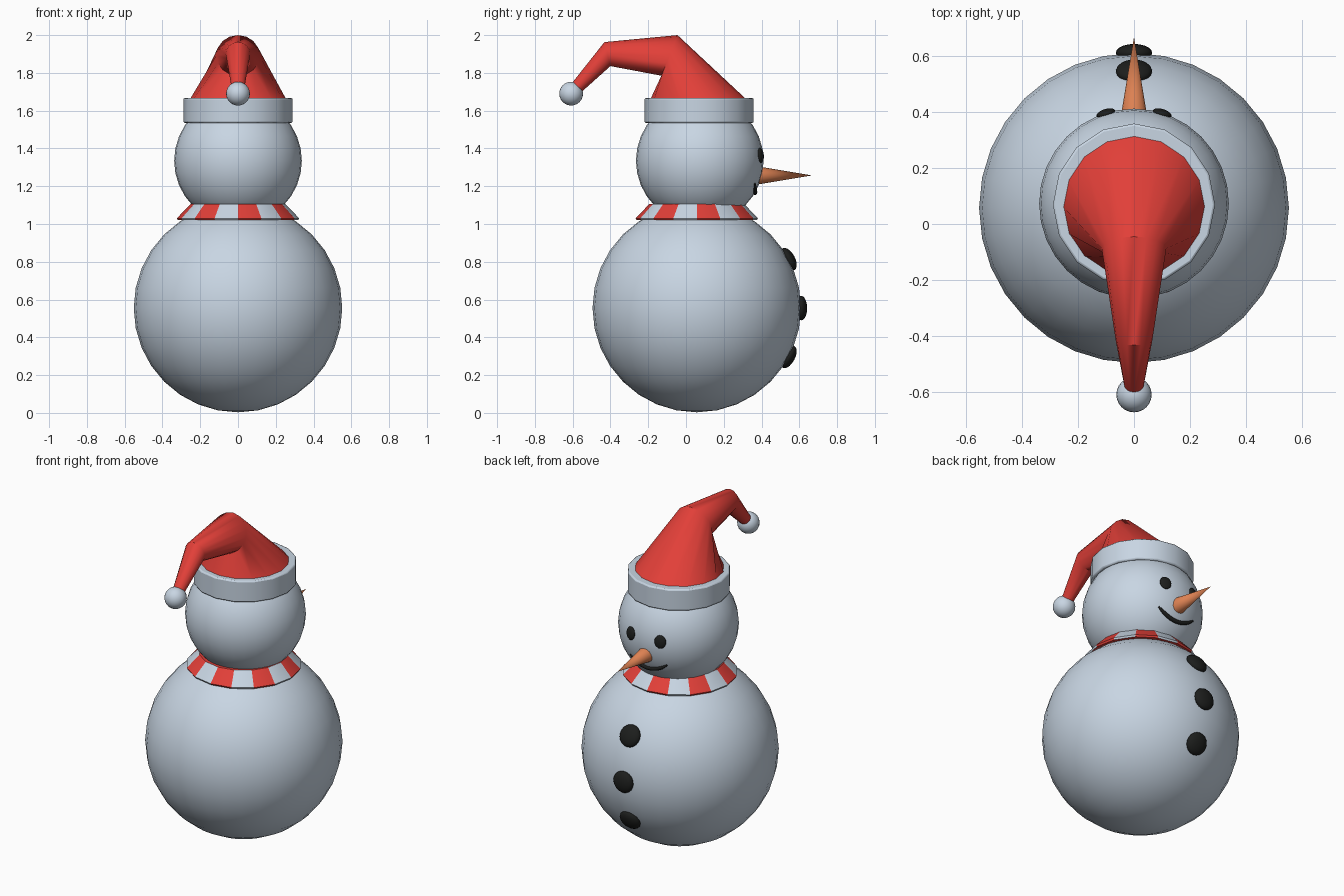
import bpy, bmesh, math
from mathutils import Vector

if "Cube" in bpy.data.objects:
    bpy.data.objects.remove(bpy.data.objects["Cube"])

def material(name, rgb):
    m = bpy.data.materials.new(name)
    m.diffuse_color = (*rgb, 1)
    m.use_nodes = True
    m.node_tree.nodes["Principled BSDF"].inputs["Base Color"].default_value = m.diffuse_color
    return m

WHITE = material("snow_white", (0.58, 0.67, 0.77))
RED = material("warm_red", (0.76, 0.05, 0.04))
BLACK = material("coal_black", (0.012, 0.013, 0.012))
ORANGE = material("carrot_orange", (0.72, 0.22, 0.085))

BODY, BODY_R = Vector((0, 0.057, 0.555)), 0.552
HEAD, HEAD_R = Vector((0, 0.073, 1.335)), 0.338

def finish(name, *mats, angle=40):
    o = bpy.context.object
    o.name = name
    for m in mats:
        o.data.materials.append(m)
    if angle:
        bpy.ops.object.shade_smooth_by_angle(angle=math.radians(angle))
    return o

def ball(name, mat, loc, radius, scale=(1, 1, 1), facing=None, seg=32, rings=16):
    bpy.ops.mesh.primitive_uv_sphere_add(segments=seg, ring_count=rings, radius=radius, location=loc)
    o = finish(name, mat)
    o.scale = scale
    if facing:
        o.rotation_euler = facing.to_track_quat('Y', 'Z').to_euler()
    return o

def loft(name, rings, mats, rule=None, n=16, angle=40):
    """Skin a stack of rings given as (centre, half vector in the yz plane, half width in x)."""
    bm = bmesh.new()
    loops = []
    for c, u, rx in rings:
        loops.append([bm.verts.new(Vector(c) + Vector(u) * math.cos(t) - Vector((rx, 0, 0)) * math.sin(t))
                      for t in (2 * math.pi * i / n for i in range(n))])
    for a, b in zip(loops, loops[1:]):
        for i in range(n):
            j = (i + 1) % n
            f = bm.faces.new((a[i], a[j], b[j], b[i]))
            if rule:
                f.material_index = rule(i)
    bm.faces.new(loops[0][::-1])
    bm.faces.new(loops[-1])
    bmesh.ops.recalc_face_normals(bm, faces=bm.faces)
    me = bpy.data.meshes.new(name)
    bm.to_mesh(me)
    bm.free()
    o = bpy.data.objects.new(name, me)
    bpy.context.collection.objects.link(o)
    bpy.ops.object.select_all(action='DESELECT')
    o.select_set(True)
    bpy.context.view_layer.objects.active = o
    return finish(name, *mats, angle=angle)

def flat_ring(y, z, r):
    return ((0, y, z), (0, r, 0), r)

def side_ring(front, back, rx):
    f, b = Vector((0, *front)), Vector((0, *back))
    return ((f + b) / 2, (f - b) / 2, rx)

# Snowballs
ball("body", WHITE, BODY, BODY_R)
ball("head", WHITE, HEAD, HEAD_R)

# Striped collar scarf
loft("scarf", [flat_ring(0.057, 1.02, 0.318), flat_ring(0.057, 1.03, 0.324), flat_ring(0.057, 1.105, 0.252)],
     (RED, WHITE), rule=lambda i: i % 2, angle=30)

# Hat brim
brim = loft("hat_brim", [flat_ring(0.069, 1.535, 0.289), flat_ring(0.069, 1.667, 0.289)], (WHITE,))
bev = brim.modifiers.new("soft_edge", 'BEVEL')
bev.width, bev.segments, bev.limit_method = 0.008, 2, 'ANGLE'
bev.angle_limit = math.radians(60)

# Drooping hat, bent backwards
loft("hat", [flat_ring(0.067, 1.655, 0.258),
             side_ring((-0.045, 2.0), (-0.13, 1.785), 0.115),
             side_ring((-0.432, 1.963), (-0.40, 1.836), 0.065),
             side_ring((-0.606, 1.743), (-0.552, 1.70), 0.034)], (RED,), angle=45)
ball("hat_pompom", WHITE, (0, -0.608, 1.69), 0.063, seg=24, rings=12)

# Carrot nose
bpy.ops.mesh.primitive_cone_add(vertices=16, radius1=0.05, radius2=0, depth=0.30,
                                location=(0, 0.517, 1.257), rotation=(-math.pi / 2, 0, 0))
finish("nose", ORANGE)

# Coal buttons
for i, deg in enumerate((-28, 0, 28)):
    d = Vector((0, math.cos(math.radians(deg)), math.sin(math.radians(deg))))
    ball(f"button_{i + 1}", BLACK, BODY + d * BODY_R, 0.065, (1, 0.5, 1), d, 20, 10)

# Eyes
for side, label in ((-1, "left"), (1, "right")):
    d = Vector((side * 0.1, 0.32, 0.028)).normalized()
    ball(f"eye_{label}", BLACK, HEAD + d * HEAD_R, 0.036, (0.95, 0.42, 1.1), d, 20, 10)

# Smile following the head surface
cu = bpy.data.curves.new("smile", 'CURVE')
cu.dimensions, cu.bevel_depth, cu.bevel_resolution = '3D', 0.012, 2
cu.use_fill_caps = True
sp = cu.splines.new('POLY')
N = 15
sp.points.add(N - 1)
for i, p in enumerate(sp.points):
    s = 2 * i / (N - 1) - 1
    x, z = 0.125 * s, -0.17 + 0.05 * s * s
    y = math.sqrt(HEAD_R ** 2 - x * x - z * z)
    p.co = (*(HEAD + Vector((x, y, z))), 1)
    p.radius = 1 - 0.6 * s ** 4
smile = bpy.data.objects.new("smile", cu)
cu.materials.append(BLACK)
bpy.context.collection.objects.link(smile)
